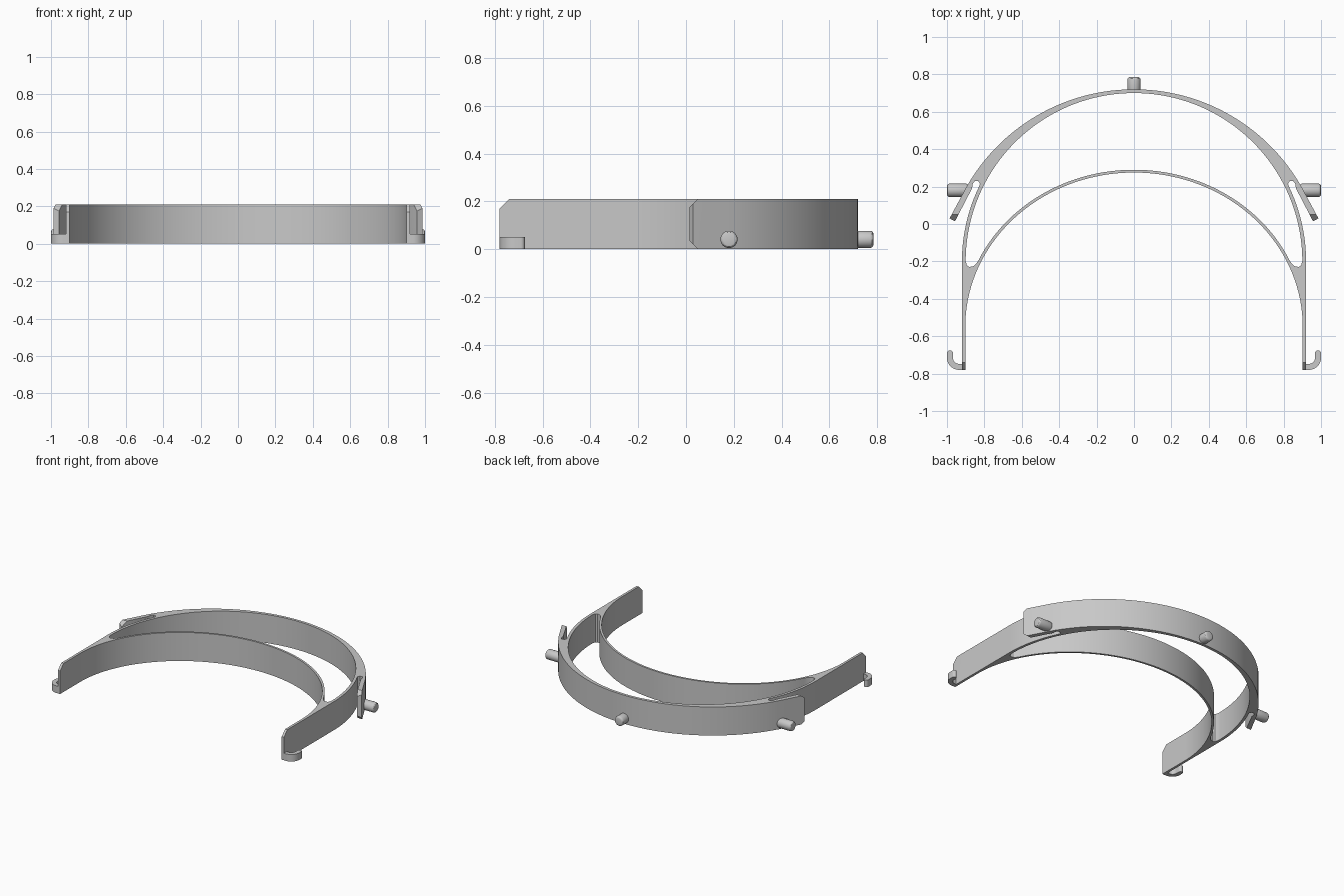
import bpy, bmesh
from math import sin, cos, pi, radians, asin, degrees
from mathutils import Matrix, Vector

cube = bpy.data.objects.get("Cube")
if cube:
    bpy.data.objects.remove(cube, do_unlink=True)

GREY = (0.58, 0.58, 0.58, 1)
mat = bpy.data.materials.new("plain grey")
mat.use_nodes = True
mat.diffuse_color = GREY
mat.node_tree.nodes["Principled BSDF"].inputs["Base Color"].default_value = GREY

HEIGHT = 0.21


def arc(cx, cy, rx, ry, start, end, n):
    """Points on an ellipse between two angles in degrees."""
    angles = [radians(start + (end - start) * i / n) for i in range(n + 1)]
    return [(cx + rx * cos(a), cy + ry * sin(a)) for a in angles]


def mirrored(half):
    """Close a half outline that starts and ends on x = 0."""
    return half + [(-x, y) for x, y in reversed(half[1:-1])]


def make_object(name, bm):
    bmesh.ops.recalc_face_normals(bm, faces=bm.faces[:])
    mesh = bpy.data.meshes.new(name)
    bm.to_mesh(mesh)
    bm.free()
    mesh.materials.append(mat)
    obj = bpy.data.objects.new(name, mesh)
    bpy.context.collection.objects.link(obj)
    return obj


def add_prism(bm, loops, offset):
    """Fill 3D loops (later ones are holes) and extrude by offset."""
    edges = []
    for loop in loops:
        vs = [bm.verts.new(p) for p in loop]
        edges += [bm.edges.new((v, vs[i - 1])) for i, v in enumerate(vs)]
    fill = bmesh.ops.triangle_fill(bm, edges=edges, use_beauty=True)
    faces = [g for g in fill["geom"] if isinstance(g, bmesh.types.BMFace)]
    ext = bmesh.ops.extrude_face_region(bm, geom=faces, use_keep_orig=True)
    moved = [g for g in ext["geom"] if isinstance(g, bmesh.types.BMVert)]
    bmesh.ops.translate(bm, verts=moved, vec=offset)


def flat(loop):
    return [(x, y, 0) for x, y in loop]


def activate(obj):
    bpy.ops.object.select_all(action="DESELECT")
    obj.select_set(True)
    bpy.context.view_layer.objects.active = obj


def smooth(obj):
    activate(obj)
    bpy.ops.object.shade_smooth_by_angle(angle=radians(30))


def apply_modifiers(obj):
    activate(obj)
    for m in list(obj.modifiers):
        bpy.ops.object.modifier_apply(modifier=m.name)


# Band outline: rear arc, flap, slot, side arm, forehead arc
R, CY = 1.03, -0.31
flap_angle = degrees(asin((0.2 - CY) / R))
outer = [(0, CY + R)] + arc(0, CY, R, R, 90, flap_angle, 56)[1:]
outer += [(0.986, 0.03), (0.957, 0.015)]
outer += [(0.866, 0.19), (0.862, 0.215), (0.85, 0.231), (0.833, 0.229), (0.823, 0.215)]
outer += arc(0, -0.2, 0.92, 0.92, 25.5, 0, 20)
outer += [(0.92, -0.78), (0.902, -0.78)]
outer += arc(0, -0.55, 0.902, 0.825, 0, 90, 64)[:-1] + [(0, 0.275)]

# Crescent opening between the forehead arc and the rear arc
hole = [(0, 0.7)] + arc(0, -0.2, 0.9, 0.9, 90, 0, 64)[1:]
hole += [(0.893, -0.222), (0.88, -0.23), (0.857, -0.225), (0.843, -0.212)]
hole += arc(0, -0.55, 0.918, 0.84, 25, 90, 56)[:-1] + [(0, 0.29)]

bm = bmesh.new()
add_prism(bm, [flat(mirrored(outer)), flat(mirrored(hole))], (0, 0, HEIGHT))
band = make_object("headband", bm)

# Clipped corners on the arm ends and flap ends
corners = [
    (0.88, 0.06, [(-0.80, 0.15), (-0.72, 0.23), (-0.80, 0.23)]),
    (0.915, 0.15, [(-0.005, 0.155), (0.075, 0.235), (-0.005, 0.235)]),
    (0.915, 0.15, [(-0.005, 0.055), (0.075, -0.025), (-0.005, -0.025)]),
]
bm = bmesh.new()
for side in (1, -1):
    for x, width, tri in corners:
        add_prism(bm, [[(side * x, y, z) for y, z in tri]], (side * width, 0, 0))
cutter = make_object("corner_cutter", bm)
cutter.hide_render = True
cut = band.modifiers.new("corners", "BOOLEAN")
cut.operation = "DIFFERENCE"
cut.solver = "EXACT"
cut.object = cutter
apply_modifiers(band)
bpy.data.objects.remove(cutter, do_unlink=True)
smooth(band)

# Low strap hooks at the arm ends
hook = [(0.908, -0.78)] + arc(0.935, -0.715, 0.065, 0.065, -90, 0, 14)
hook += arc(0.984, -0.691, 0.016, 0.016, 0, 180, 10)
hook += arc(0.935, -0.715, 0.033, 0.033, 0, -90, 12) + [(0.908, -0.748)]
for side, label in ((1, "left"), (-1, "right")):
    bm = bmesh.new()
    add_prism(bm, [flat([(side * x, y) for x, y in hook])], (0, 0, 0.052))
    smooth(make_object(label + "_strap_hook", bm))


# Round pegs that hold the visor
def peg(name, start, end):
    start, end = Vector(start), Vector(end)
    axis = end - start
    turn = axis.to_track_quat("Z", "Y").to_matrix().to_4x4()
    bm = bmesh.new()
    bmesh.ops.create_cone(bm, cap_ends=True, segments=32, radius1=0.036,
                          radius2=0.036, depth=axis.length,
                          matrix=Matrix.Translation((start + end) / 2) @ turn)
    obj = make_object(name, bm)
    bevel = obj.modifiers.new("rounded_end", "BEVEL")
    bevel.width = 0.014
    bevel.segments = 3
    bevel.limit_method = "ANGLE"
    bevel.angle_limit = radians(40)
    apply_modifiers(obj)
    smooth(obj)


peg("rear_peg", (0, 0.705, 0.041), (0, 0.785, 0.041))
peg("left_peg", (0.885, 0.18, 0.041), (1, 0.18, 0.041))
peg("right_peg", (-0.885, 0.18, 0.041), (-1, 0.18, 0.041))
